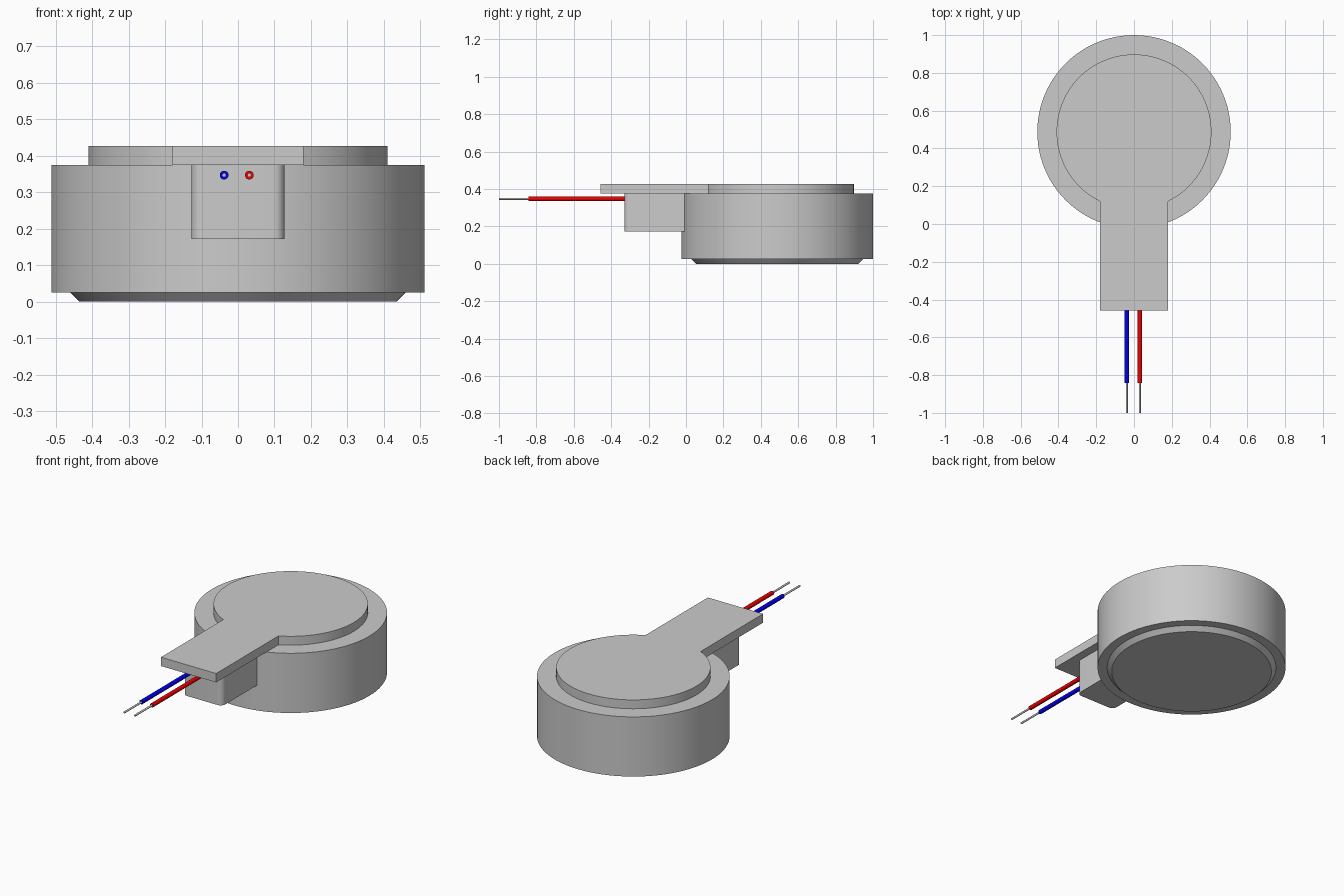
import bpy, bmesh, math

if "Cube" in bpy.data.objects:
    bpy.data.objects.remove(bpy.data.objects["Cube"])

CY = 0.488  # centre of the round body along y


def finish(name, bm, angle=30, color=None):
    bmesh.ops.recalc_face_normals(bm, faces=bm.faces)
    me = bpy.data.meshes.new(name)
    bm.to_mesh(me)
    bm.free()
    ob = bpy.data.objects.new(name, me)
    bpy.context.collection.objects.link(ob)
    if color:
        mat = bpy.data.materials.new(name + "_color")
        mat.diffuse_color = color
        mat.use_nodes = True
        mat.node_tree.nodes["Principled BSDF"].inputs["Base Color"].default_value = mat.diffuse_color
        me.materials.append(mat)
    bpy.ops.object.select_all(action='DESELECT')
    bpy.context.view_layer.objects.active = ob
    ob.select_set(True)
    bpy.ops.object.shade_smooth_by_angle(angle=math.radians(angle))
    return ob


def lathe(name, profile, n=96):
    """Closed solid from (radius, z) rings about the body axis."""
    bm = bmesh.new()
    rings = [[bm.verts.new((r * math.cos(math.tau * i / n), CY + r * math.sin(math.tau * i / n), z))
              for i in range(n)] for r, z in profile]
    for a, b in zip(rings, rings[1:]):
        for i in range(n):
            j = (i + 1) % n
            bm.faces.new((a[i], a[j], b[j], b[i]))
    bm.faces.new(rings[0])
    bm.faces.new(rings[-1])
    return finish(name, bm)


def extrude_outline(name, outline, z0, z1):
    """Prism from an (x, y) outline."""
    bm = bmesh.new()
    face = bm.faces.new([bm.verts.new((x, y, z0)) for x, y in outline])
    top = bmesh.ops.extrude_face_region(bm, geom=[face])["geom"]
    for v in top:
        if isinstance(v, bmesh.types.BMVert):
            v.co.z = z1
    return finish(name, bm)


def rod(name, x, y0, y1, r, color=None):
    n, z = 24, 0.347
    bm = bmesh.new()
    ends = [[bm.verts.new((x + r * math.cos(math.tau * i / n), y, z + r * math.sin(math.tau * i / n)))
             for i in range(n)] for y in (y0, y1)]
    for i in range(n):
        j = (i + 1) % n
        bm.faces.new((ends[0][i], ends[0][j], ends[1][j], ends[1][i]))
    for e in ends:
        bm.faces.new(e)
    return finish(name, bm, 40, color)


# round can with a chamfered base plate
lathe("motor_can", [(0.435, 0), (0.46, 0.025), (0.512, 0.025), (0.512, 0.375)])

# adhesive pad: disc with a straight pull tab
R, W = 0.41, 0.179
a0 = -math.acos(W / R)
a1 = math.pi - a0
outline = [(-W, -0.458), (W, -0.458)]
outline += [(R * math.cos(a0 + (a1 - a0) * i / 80), CY + R * math.sin(a0 + (a1 - a0) * i / 80))
            for i in range(81)]
extrude_outline("adhesive_pad", outline, 0.375, 0.427)

# wire exit block with rounded front corners
w, yf, r = 0.128, -0.33, 0.03
outline = [(w, 0.08), (-w, 0.08)]
for cx, start in ((-w + r, 180), (w - r, 270)):
    outline += [(cx + r * math.cos(math.radians(start + 90 * i / 8)),
                 yf + r + r * math.sin(math.radians(start + 90 * i / 8))) for i in range(9)]
extrude_outline("wire_block", outline, 0.172, 0.375)

# insulated wires with stripped ends
for label, x, color in (("blue", -0.038, (0.0, 0.0, 0.85, 1)), ("red", 0.031, (0.85, 0.0, 0.0, 1))):
    rod(label + "_wire", x, -0.31, -0.842, 0.012, color)
    rod(label + "_wire_bare_end", x, -0.82, -1.0, 0.0055)
